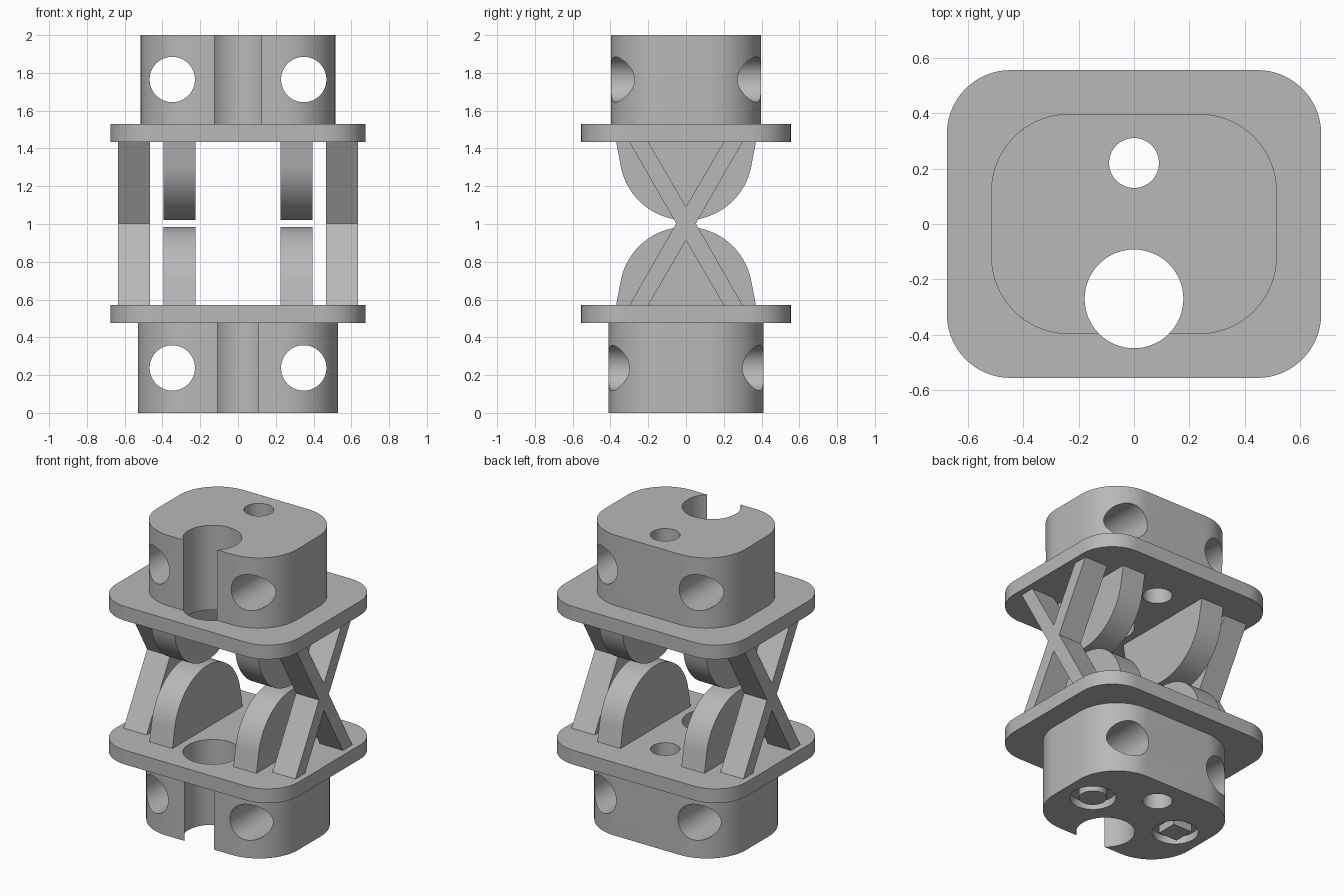
import bpy, bmesh, math
from mathutils import Vector

if "Cube" in bpy.data.objects:
    bpy.data.objects.remove(bpy.data.objects["Cube"])

grey = bpy.data.materials.new("plain grey")
grey.use_nodes = True
grey.diffuse_color = (0.48, 0.48, 0.48, 1)
grey.node_tree.nodes["Principled BSDF"].inputs["Base Color"].default_value = (0.48, 0.48, 0.48, 1)

MID = 1.0025                      # height of the mirror plane between halves


def prism(name, outline, axis, start, end):
    """Extrude a closed 2D outline along an axis from start to end."""
    place = {"X": lambda a, b, c: (c, a, b),
             "Y": lambda a, b, c: (a, c, b),
             "Z": lambda a, b, c: (a, b, c)}[axis]
    bm = bmesh.new()
    face = bm.faces.new([bm.verts.new(place(a, b, start)) for a, b in outline])
    grown = bmesh.ops.extrude_face_region(bm, geom=[face])["geom"]
    bmesh.ops.translate(bm, vec=Vector(place(0, 0, end - start)),
                        verts=[g for g in grown if isinstance(g, bmesh.types.BMVert)])
    bmesh.ops.recalc_face_normals(bm, faces=bm.faces)
    mesh = bpy.data.meshes.new(name)
    bm.to_mesh(mesh)
    bm.free()
    obj = bpy.data.objects.new(name, mesh)
    bpy.context.collection.objects.link(obj)
    mesh.materials.append(grey)
    return obj


def arc(cx, cy, r, a0, a1, n):
    steps = [math.radians(a0 + (a1 - a0) * i / n) for i in range(n + 1)]
    return [(cx + r * math.cos(a), cy + r * math.sin(a)) for a in steps]


def circle(cx, cy, r, n=64):
    return arc(cx, cy, r, 0, 360, n)[:-1]


def rounded(hx, hy, r):
    pts = []
    for k, (sx, sy) in enumerate([(1, 1), (-1, 1), (-1, -1), (1, -1)]):
        pts += arc(sx * (hx - r), sy * (hy - r), r, 90 * k, 90 * k + 90, 16)
    return pts


def carve(obj, cutters):
    """Subtract the cutters, bake the result and discard them."""
    for c in cutters:
        c.hide_render = True
        mod = obj.modifiers.new("cut", "BOOLEAN")
        mod.operation, mod.solver, mod.object = "DIFFERENCE", "EXACT", c
    bpy.context.view_layer.update()
    graph = bpy.context.evaluated_depsgraph_get()
    mesh = bpy.data.meshes.new_from_object(obj.evaluated_get(graph))
    obj.modifiers.clear()
    obj.data = mesh
    for c in cutters:
        bpy.data.objects.remove(c)


def smooth(obj):
    bpy.ops.object.select_all(action="DESELECT")
    obj.select_set(True)
    bpy.context.view_layer.objects.active = obj
    bpy.ops.object.shade_smooth_by_angle(angle=math.radians(25))


def shafts():
    """Large front channel and small rear hole, running the full height."""
    return [prism("channel_cutter", circle(0, -0.27, 0.178), "Z", -0.2, 2.2),
            prism("rear_hole_cutter", circle(0, 0.22, 0.09), "Z", -0.2, 2.2)]


def cross_holes(z):
    return [prism("cross_hole_cutter", circle(s * 0.348, z, 0.12), "Y", -1, 1)
            for s in (-1, 1)]


# Flanges
for name, z0, z1 in (("lower_flange", 0.475, 0.57), ("upper_flange", 1.435, 1.53)):
    flange = prism(name, rounded(0.675, 0.555, 0.23), "Z", z0, z1)
    carve(flange, shafts())
    smooth(flange)

# Upper block
upper = prism("upper_block", rounded(0.515, 0.397, 0.28), "Z", 1.53, 2.0)
carve(upper, shafts() + cross_holes(1.765))
smooth(upper)

# Lower block, with a recess on each side of its underside
lower = prism("lower_block", rounded(0.53, 0.41, 0.29), "Z", 0, 0.475)
recesses = [prism("recess_cutter", circle(s * 0.325, 0, 0.14, 48), "Z", -0.1, 0.05)
            for s in (-1, 1)]
carve(lower, shafts() + cross_holes(0.238) + recesses)
smooth(lower)

# Islands standing inside the recesses
round_island = prism("round_island", circle(0.325, 0, 0.085, 32), "Z", 0, 0.05)
smooth(round_island)
prism("square_island", [(-0.395, -0.07), (-0.255, -0.07), (-0.255, 0.07), (-0.395, 0.07)],
      "Z", 0, 0.05)

# Rolling half discs, facing each other across the gap
half_disc = [(0.37, 0.57)] + arc(0, 0.633, 0.352, 8.7, 171.3, 40) + [(-0.37, 0.57)]
flipped = [(y, 2 * MID - z) for y, z in half_disc]
for side, x0 in (("left", 0.225), ("right", -0.395)):
    for level, outline in (("lower", half_disc), ("upper", flipped)):
        smooth(prism(f"{side}_{level}_half_disc", outline, "X", x0, x0 + 0.17))

# Crossed braces at the sides, one outline with notches at the crossing
quarter = [(0.2, 1.435), (0.3, 1.435), (0.052, MID)]
brace = ([(0, 1.092)] + quarter
         + [(y, 2 * MID - z) for y, z in quarter[1::-1]]
         + [(0, 2 * MID - 1.092)]
         + [(-y, 2 * MID - z) for y, z in quarter]
         + [(-y, z) for y, z in quarter[1::-1]])
for side, x0 in (("left", 0.465), ("right", -0.635)):
    prism(f"{side}_crossed_brace", brace, "X", x0, x0 + 0.17)
